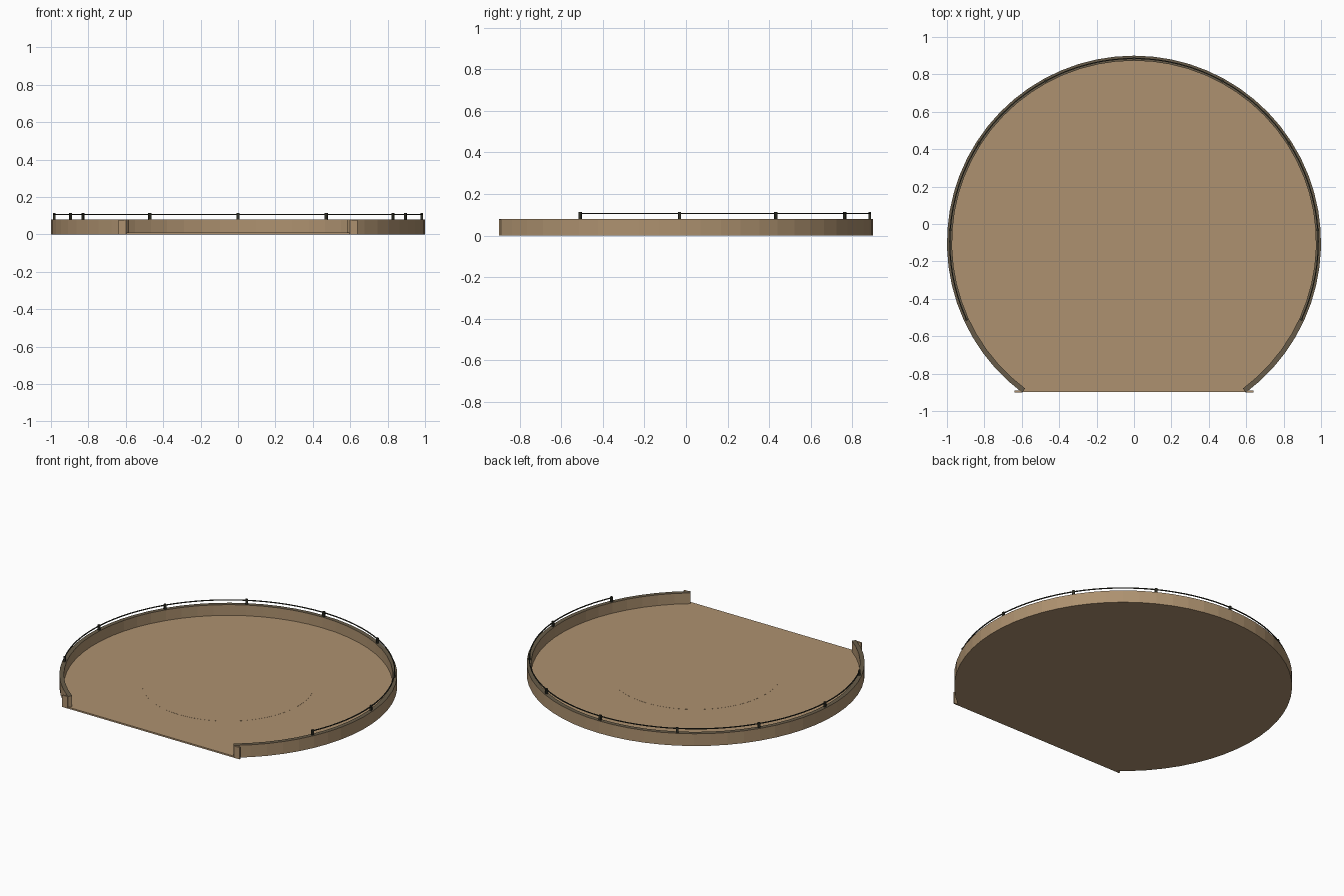
import bpy, bmesh
from math import sin, cos
from mathutils import Matrix

if "Cube" in bpy.data.objects:
    bpy.data.objects.remove(bpy.data.objects["Cube"])

CENTRE_Y = -0.1
HALF_ARC = 2.5      # wall opening, radians either side of the back
RAIL_ARC = 2.0      # railing stops short of the opening
FLOOR_TOP, WALL_TOP = 0.01, 0.08


def material(name, rgb):
    m = bpy.data.materials.new(name)
    m.use_nodes = True
    m.diffuse_color = (*rgb, 1)
    m.node_tree.nodes["Principled BSDF"].inputs["Base Color"].default_value = (*rgb, 1)
    return m


tan = material("tan stone", (0.42, 0.285, 0.16))
olive = material("olive coping", (0.135, 0.105, 0.065))
dark = material("dark metal", (0.03, 0.03, 0.02))


def finish(name, bm, *mats):
    bmesh.ops.recalc_face_normals(bm, faces=bm.faces)
    mesh = bpy.data.meshes.new(name)
    bm.to_mesh(mesh)
    bm.free()
    for m in mats:
        mesh.materials.append(m)
    ob = bpy.data.objects.new(name, mesh)
    bpy.context.collection.objects.link(ob)
    return ob


def arc_point(radius, angle, z):
    return (radius * sin(angle), CENTRE_Y + radius * cos(angle), z)


def swept_arc(name, r0, r1, z0, z1, half, steps, *mats):
    """Rectangular section swept round the centre, with closed ends."""
    bm = bmesh.new()
    rings = []
    for i in range(steps + 1):
        a = -half + 2 * half * i / steps
        rings.append([bm.verts.new(arc_point(r, a, z))
                      for r, z in ((r0, z0), (r1, z0), (r1, z1), (r0, z1))])
    for a, b in zip(rings, rings[1:]):
        for k in range(4):
            n = (k + 1) % 4
            face = bm.faces.new((a[k], a[n], b[n], b[k]))
            if k == 2 and len(mats) > 1:      # top of the wall
                face.material_index = 1
    bm.faces.new(rings[0])
    bm.faces.new(rings[-1])
    return finish(name, bm, *mats)


def slab(name, angles, radius, z0, z1, mat):
    bm = bmesh.new()
    base = bm.faces.new([bm.verts.new(arc_point(radius, a, z0)) for a in angles])
    top = bmesh.ops.extrude_face_region(bm, geom=[base])["geom"]
    for v in top:
        if isinstance(v, bmesh.types.BMVert):
            v.co.z = z1
    return finish(name, bm, mat)


def box(name, centre, size, mat, turn=0):
    bm = bmesh.new()
    bmesh.ops.create_cube(bm, size=1, matrix=Matrix.Translation(centre)
                          @ Matrix.Rotation(turn, 4, "Z") @ Matrix.Diagonal((*size, 1)))
    return finish(name, bm, mat)


# Floor with a straight front edge, and a barely raised central disc
STEPS = 50
slab("floor", [-HALF_ARC + 2 * HALF_ARC * i / STEPS for i in range(STEPS + 1)],
     0.998, 0, FLOOR_TOP, tan)
slab("floor_disc", [6.283185 * i / 64 for i in range(64)],
     0.51, FLOOR_TOP - 0.002, FLOOR_TOP + 0.0006, tan)

# Curved wall with a darker top
swept_arc("wall", 0.973, 1.0, 0, WALL_TOP, HALF_ARC, STEPS, tan, olive)

# Flat end plates beside the opening
for side, x in (("left", 0.62), ("right", -0.62)):
    box(side + "_end_plate", (x, -0.895, 0.0385), (0.04, 0.01, 0.077), tan)

# Railing and its posts
swept_arc("rail", 0.982, 0.988, 0.103, 0.108, RAIL_ARC, 64, dark)
for i in range(9):
    a = -RAIL_ARC + RAIL_ARC * i / 4
    box("rail_post_%d" % (i + 1), arc_point(0.985, a, 0.096), (0.014, 0.012, 0.034), dark, -a)
